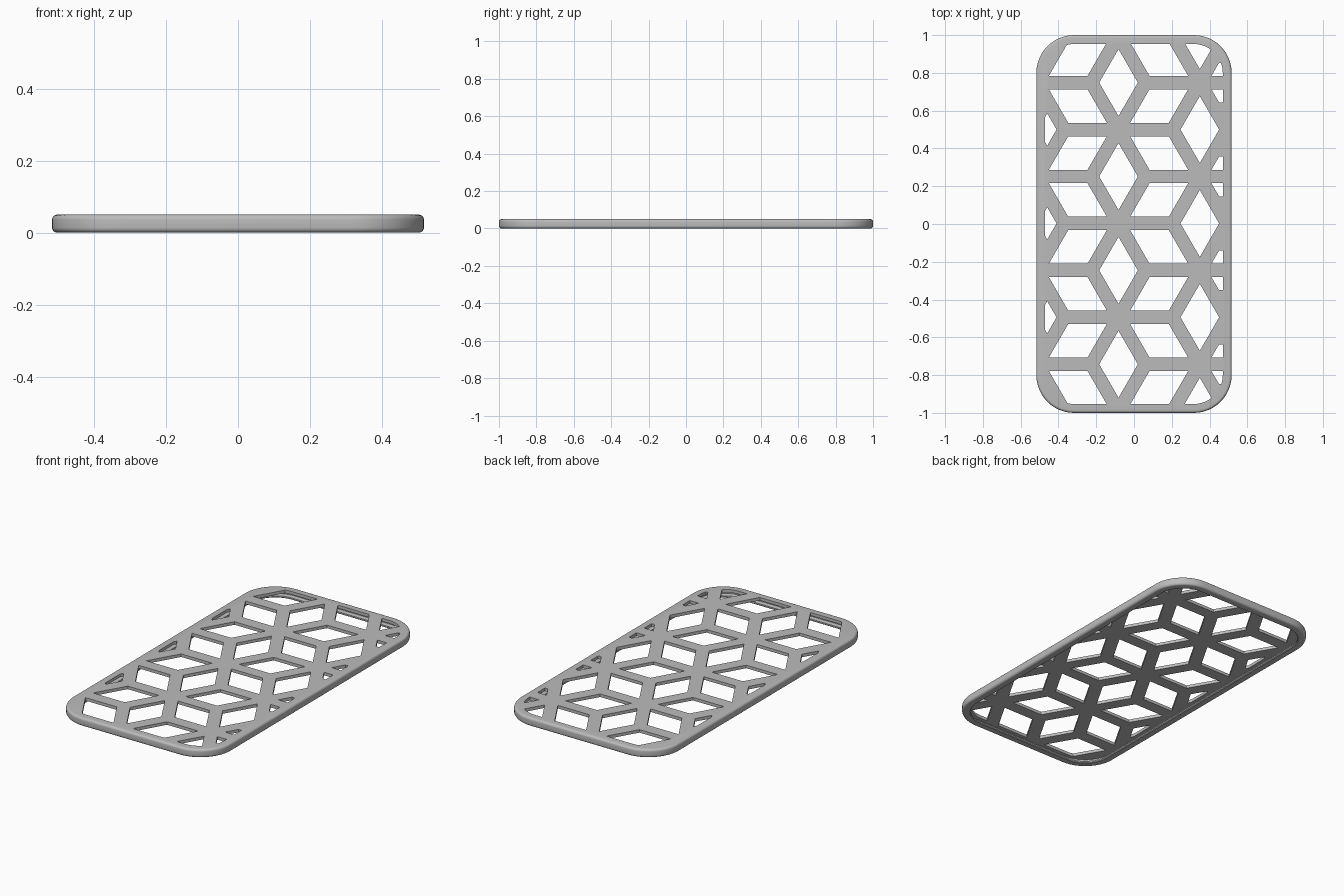
import bpy, bmesh, math
from mathutils import Vector

if "Cube" in bpy.data.objects:
    bpy.data.objects.remove(bpy.data.objects["Cube"])

HALF_X, HALF_Y, CORNER = 0.517, 1.0, 0.2
PITCH = 0.497                    # distance between star centres
STAR_X, STAR_Y = -0.082, 0.003   # one star centre
SHRINK = 0.713                   # opening size relative to its lattice cell
LIP = 0.047                      # width of the border


def rounded_rect(inset, steps=12):
    """Counter-clockwise rounded rectangle outline."""
    r = CORNER - inset
    pts = []
    for q, (sx, sy) in enumerate([(1, 1), (-1, 1), (-1, -1), (1, -1)]):
        for i in range(steps + 1):
            a = math.pi / 2 * (q + i / steps)
            pts.append(Vector((sx * (HALF_X - CORNER) + r * math.cos(a),
                               sy * (HALF_Y - CORNER) + r * math.sin(a))))
    return pts


def cut(poly, p, n):
    """Keep the part of a convex polygon where (v - p).n <= 0."""
    out = []
    for a, b in zip(poly, poly[1:] + poly[:1]):
        da, db = (a - p).dot(n), (b - p).dot(n)
        if da <= 0:
            out.append(a)
        if da * db < 0:
            out.append(a.lerp(b, da / (da - db)))
    return out


def area(poly):
    return sum(a.x * b.y - a.y * b.x for a, b in zip(poly, poly[1:] + poly[:1])) / 2


def make_object(name, bm):
    bmesh.ops.recalc_face_normals(bm, faces=bm.faces)
    me = bpy.data.meshes.new(name)
    bm.to_mesh(me)
    bm.free()
    ob = bpy.data.objects.new(name, me)
    bpy.context.collection.objects.link(ob)
    return ob


# Case body: shallow tray open below, with a rounded rim and inner lip
profile = [(0.025, 0.032), (0.025, 0.016), (LIP, 0.012), (LIP, 0.004),
           (LIP - 0.004, 0.0)]
R = 0.014
for cz, start in ((R, -90), (0.05 - R, 0)):
    for i in range(6):
        a = math.radians(start + 18 * i)
        profile.append((R - R * math.cos(a), cz + R * math.sin(a)))
bm = bmesh.new()
rings = [[bm.verts.new((p.x, p.y, z)) for p in rounded_rect(d)] for d, z in profile]
for lo, hi in zip(rings, rings[1:]):
    for i in range(len(lo)):
        j = (i + 1) % len(lo)
        bm.faces.new((lo[i], lo[j], hi[j], hi[i]))
bm.faces.new(rings[0])
bm.faces.new(rings[-1])
body = make_object("case_body", bm)

# Rhombus openings: one on every link between neighbouring stars
border = rounded_rect(LIP)
bm = bmesh.new()
col_step = PITCH * math.sqrt(3) / 2
for col in range(-2, 3):
    for row in range(-4, 5):
        star = Vector((STAR_X + col * col_step,
                       STAR_Y + (row + 0.5 * (col % 2)) * PITCH))
        for deg in (-30, 30, 90):
            u = Vector((math.cos(math.radians(deg)), math.sin(math.radians(deg))))
            v = Vector((-u.y, u.x))
            c = star + u * PITCH / 2
            long, short = PITCH / 2 * SHRINK, PITCH / 2 / math.sqrt(3) * SHRINK
            poly = [c + u * long, c + v * short, c - u * long, c - v * short]
            # Trim to the border
            for a, b in zip(border, border[1:] + border[:1]):
                d = b - a
                if d.length > 1e-6 and poly:
                    poly = cut(poly, a, Vector((d.y, -d.x)).normalized())
            if len(poly) < 3:
                continue
            # Blunt the tips of the narrow openings along both long sides
            if max(p.x for p in poly) < -0.39:
                for s in (1, -1):
                    poly = cut(poly, Vector((-0.472, c.y + s * 0.064)),
                               Vector((-1.7, s)))
            elif min(p.x for p in poly) > 0.38:
                for s in (1, -1):
                    poly = cut(poly, star + Vector((0, s * 0.105)), Vector((0, s)))
            # Drop coincident points and slivers
            poly = [p for i, p in enumerate(poly) if (p - poly[i - 1]).length > 1e-4]
            if len(poly) < 3 or area(poly) < 0.0006:
                continue
            low = [bm.verts.new((p.x, p.y, 0.024)) for p in poly]
            top = [bm.verts.new((p.x, p.y, 0.1)) for p in poly]
            bm.faces.new(low[::-1])
            bm.faces.new(top)
            for i in range(len(poly)):
                j = (i + 1) % len(poly)
                bm.faces.new((low[i], low[j], top[j], top[i]))
cutter = make_object("opening_cutter", bm)
cutter.hide_render = True

# Cut the openings and finish
mod = body.modifiers.new("openings", 'BOOLEAN')
mod.operation, mod.solver, mod.object = 'DIFFERENCE', 'EXACT', cutter
bpy.context.view_layer.objects.active = body
body.select_set(True)
bpy.ops.object.modifier_apply(modifier=mod.name)
bpy.data.objects.remove(cutter)

grey = bpy.data.materials.new("plain_grey")
grey.diffuse_color = (0.5, 0.5, 0.5, 1)
grey.use_nodes = True
grey.node_tree.nodes["Principled BSDF"].inputs["Base Color"].default_value = grey.diffuse_color
body.data.materials.clear()
body.data.materials.append(grey)
bpy.ops.object.shade_smooth_by_angle(angle=math.radians(35))
